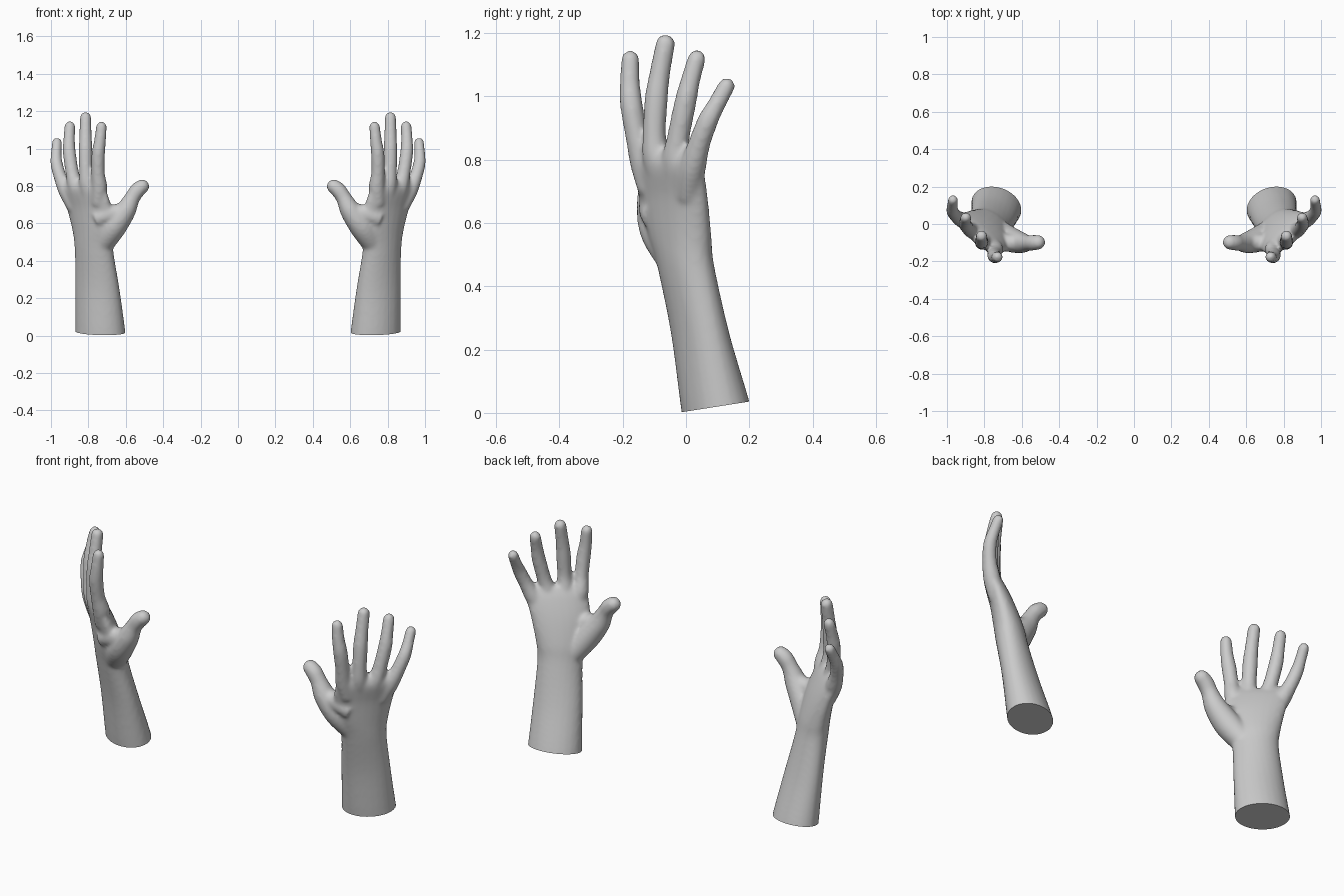
import bpy, bmesh
from math import sin, cos, pi, radians, sqrt
from mathutils import Vector, Matrix

if "Cube" in bpy.data.objects:
    bpy.data.objects.remove(bpy.data.objects["Cube"])

SIDES = 24


def spline(rows, steps=6):
    """Catmull-Rom interpolation through rows of numbers."""
    out = []
    for i in range(len(rows) - 1):
        p0, p1 = rows[max(i - 1, 0)], rows[i]
        p2, p3 = rows[i + 1], rows[min(i + 2, len(rows) - 1)]
        for s in range(steps):
            t = s / steps
            out.append([0.5 * (2 * b + (c - a) * t + (2 * a - 5 * b + 4 * c - d) * t * t
                               + (3 * b - a - 3 * c + d) * t ** 3)
                        for a, b, c, d in zip(p0, p1, p2, p3)])
    out.append(list(rows[-1]))
    return out


def skin_rings(bm, rings):
    """Bridge a list of point rings and cap both ends."""
    loops = [[bm.verts.new(p) for p in ring] for ring in rings]
    faces = [bm.faces.new(loops[0][::-1]), bm.faces.new(loops[-1])]
    for lo, hi in zip(loops, loops[1:]):
        for k in range(SIDES):
            n = (k + 1) % SIDES
            faces.append(bm.faces.new((lo[k], lo[n], hi[n], hi[k])))


def ring(center, u, v):
    return [center + u * cos(2 * pi * k / SIDES) + v * sin(2 * pi * k / SIDES)
            for k in range(SIDES)]


def loft(bm, sections):
    """Horizontal turned ellipses: x, y, z, half width, half depth, turn."""
    rings = []
    for x, y, z, a, b, deg in spline(sections):
        r = radians(deg)
        rings.append(ring(Vector((x, y, z)), Vector((cos(r), sin(r), 0)) * a,
                          Vector((-sin(r), cos(r), 0)) * b))
    skin_rings(bm, rings)


def digit(bm, points):
    """Round tube through x, y, z, radius with a domed tip."""
    rows = spline(points)
    pts = [Vector(r[:3]) for r in rows]
    rad = [r[3] for r in rows]
    end = (pts[-1] - pts[-2]).normalized()
    tip, tr = pts[-1].copy(), rad[-1]
    for f in (0.35, 0.6, 0.8, 0.93, 0.99):
        pts.append(tip + end * tr * f)
        rad.append(tr * sqrt(1 - f * f))
    rings = []
    for i, p in enumerate(pts):
        d = (pts[min(i + 1, len(pts) - 1)] - pts[max(i - 1, 0)]).normalized()
        u = Vector((0, 1, 0)).cross(d).normalized()
        rings.append(ring(p, u * rad[i], d.cross(u) * rad[i]))
    skin_rings(bm, rings)


bm = bmesh.new()

# forearm, wrist and palm
loft(bm, [(.733, .112, -.08, .142, .107, 22), (.736, .094, .02, .138, .106, 22),
          (.752, .045, .25, .125, .084, 25), (.770, .000, .46, .114, .076, 35),
          (.775, -.020, .56, .130, .073, 40), (.795, -.040, .68, .150, .062, 41),
          (.828, -.055, .78, .155, .050, 41), (.835, -.060, .83, .130, .026, 41)])

# index, middle, ring and little finger
digit(bm, [(.750, -.115, .70, .036), (.742, -.134, .79, .043), (.748, -.155, .87, .036),
           (.747, -.172, .97, .036), (.738, -.177, 1.04, .032), (.730, -.176, 1.116, .029)])
digit(bm, [(.795, -.070, .70, .036), (.806, -.092, .80, .044), (.813, -.100, .88, .037),
           (.815, -.094, .99, .037), (.815, -.083, 1.07, .033), (.815, -.065, 1.165, .031)])
digit(bm, [(.840, -.030, .70, .036), (.866, -.034, .79, .043), (.886, -.024, .87, .036),
           (.902, -.002, .98, .035), (.903, .014, 1.05, .031), (.899, .034, 1.118, .029)])
digit(bm, [(.875, .005, .68, .036), (.917, .020, .77, .042), (.951, .042, .85, .035),
           (.970, .068, .92, .033), (.972, .094, .97, .029), (.968, .128, 1.032, .027)])

# thumb and the web beside it
digit(bm, [(.725, -.035, .49, .060), (.665, -.080, .58, .067), (.603, -.100, .665, .056),
           (.566, -.102, .735, .042), (.538, -.100, .776, .042), (.513, -.098, .797, .039)])
digit(bm, [(.760, -.090, .62, .050), (.700, -.100, .645, .050), (.640, -.100, .660, .045)])

bmesh.ops.recalc_face_normals(bm, faces=bm.faces)
mesh = bpy.data.meshes.new("hand_cage")
bm.to_mesh(mesh)
bm.free()
cage = bpy.data.objects.new("hand_cage", mesh)
bpy.context.collection.objects.link(cage)

# fuse the parts into one soft skin
fuse = cage.modifiers.new("fuse", 'REMESH')
fuse.mode = 'VOXEL'
fuse.voxel_size = 0.009
soft = cage.modifiers.new("soften", 'SMOOTH')
soft.factor = 0.5
soft.iterations = 9
skin = bpy.data.meshes.new_from_object(
    cage.evaluated_get(bpy.context.evaluated_depsgraph_get()))
bpy.data.objects.remove(cage)

# slanted flat cut at the bottom of the forearm, then one hand per side
for name, side in (("right_hand", 1), ("left_hand", -1)):
    bm = bmesh.new()
    bm.from_mesh(skin)
    cut = bmesh.ops.bisect_plane(bm, geom=bm.verts[:] + bm.edges[:] + bm.faces[:],
                                 plane_co=(0, -.015, .002), plane_no=(0, -.157, 1),
                                 clear_inner=True)
    rim = [e for e in cut["geom_cut"] if isinstance(e, bmesh.types.BMEdge)]
    bmesh.ops.holes_fill(bm, edges=rim, sides=0)
    bmesh.ops.transform(bm, matrix=Matrix.Diagonal((side, 1, 1, 1)), verts=bm.verts)
    bmesh.ops.recalc_face_normals(bm, faces=bm.faces)
    data = bpy.data.meshes.new(name)
    bm.to_mesh(data)
    bm.free()
    hand = bpy.data.objects.new(name, data)
    bpy.context.collection.objects.link(hand)
    bpy.ops.object.select_all(action='DESELECT')
    hand.select_set(True)
    bpy.context.view_layer.objects.active = hand
    bpy.ops.object.shade_smooth_by_angle(angle=radians(50))
